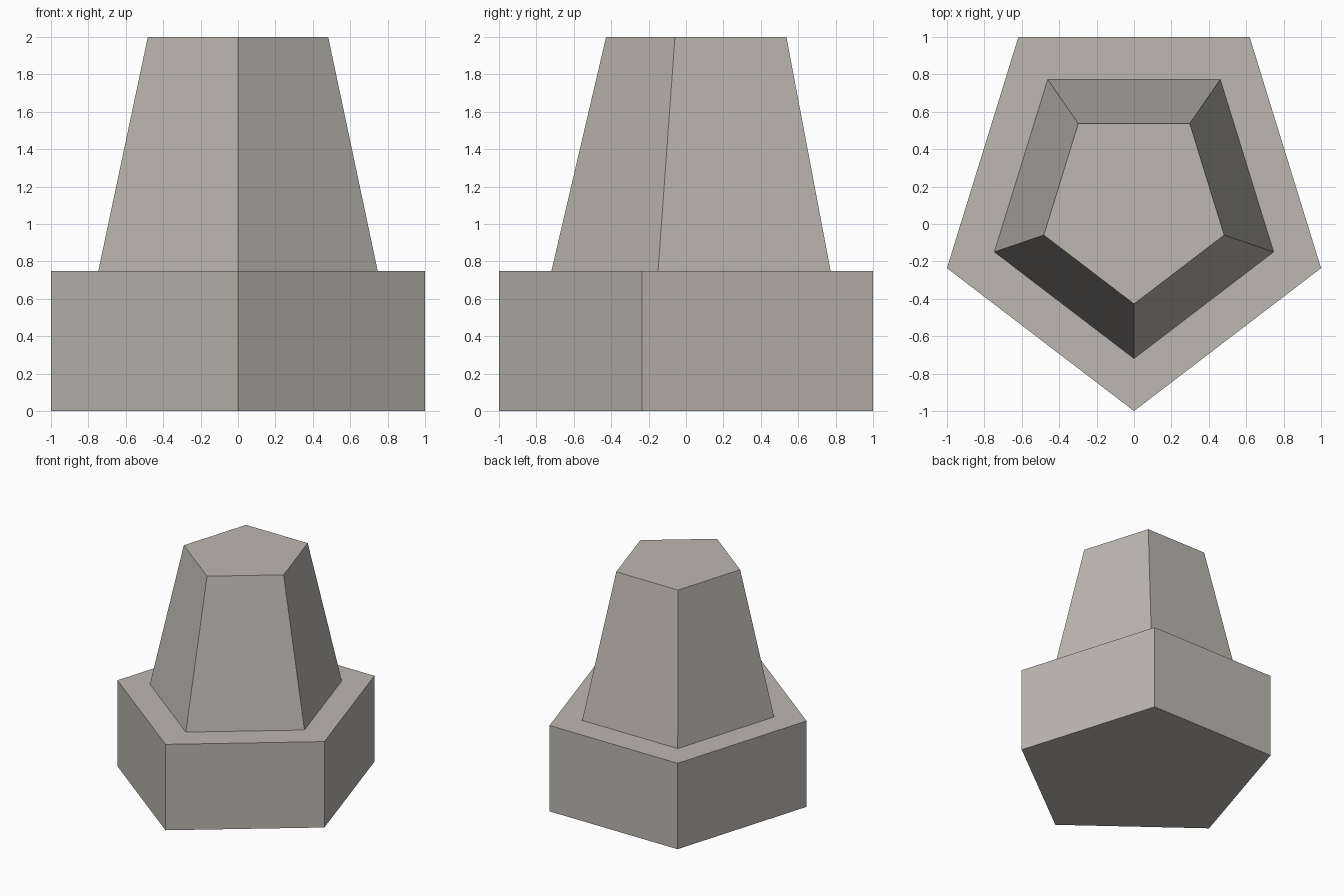
import bpy, bmesh, math

cube = bpy.data.objects.get("Cube")
if cube:
    bpy.data.objects.remove(cube, do_unlink=True)

CENTRE_Y = 0.1056  # pentagon centre, offset so the footprint is centred

# Warm grey stone
stone = bpy.data.materials.new("warm_grey_stone")
stone.use_nodes = True
colour = (0.51, 0.475, 0.43, 1.0)
stone.diffuse_color = colour
stone.node_tree.nodes["Principled BSDF"].inputs["Base Color"].default_value = colour


def pentagon_block(name, bottom, top):
    """Closed five-sided block; bottom and top are (x radius, y radius, height)."""
    bm = bmesh.new()
    rings = []
    for rx, ry, z in (bottom, top):
        angles = [math.radians(-90 + 72 * i) for i in range(5)]
        rings.append([bm.verts.new((rx * math.cos(a), CENTRE_Y + ry * math.sin(a), z))
                      for a in angles])
    low, high = rings
    bm.faces.new(low[::-1])
    bm.faces.new(high)
    for i in range(5):
        j = (i + 1) % 5
        bm.faces.new((low[i], low[j], high[j], high[i]))
    mesh = bpy.data.meshes.new(name)
    bm.to_mesh(mesh)
    bm.free()
    mesh.materials.append(stone)
    obj = bpy.data.objects.new(name, mesh)
    bpy.context.collection.objects.link(obj)
    return obj


# Straight plinth with a tapered pillar standing on it
pentagon_block("plinth", (1.0515, 1.1056, 0.0), (1.0515, 1.1056, 0.75))
pentagon_block("tapered_pillar", (0.785, 0.825, 0.75), (0.507, 0.533, 2.0))
